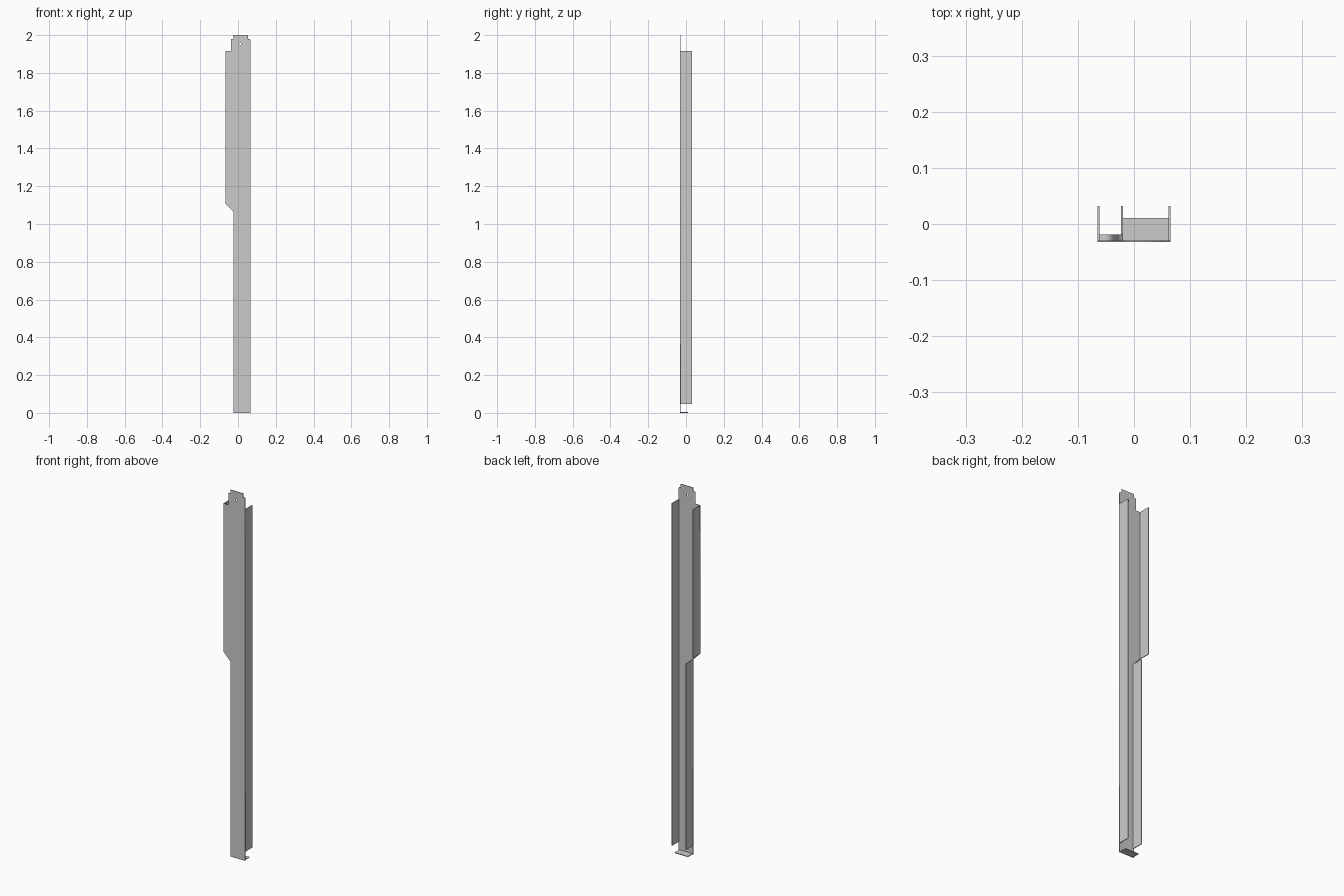
import bpy, bmesh, math
from mathutils import Matrix, Vector

if "Cube" in bpy.data.objects:
    bpy.data.objects.remove(bpy.data.objects["Cube"])

T = 0.0035                      # sheet thickness
L, R, M = -0.065, 0.065, -0.023  # left, right and lower-left edges
FRONT, BACK = -0.0325, 0.0325
INNER = FRONT + T
FLANGE_LOW, FLANGE_TOP = 0.048, 1.915
DIAG_TOP, DIAG_LOW = 1.107, 1.063


def box(name, x, y, z):
    bm = bmesh.new()
    bmesh.ops.create_cube(bm, size=1)
    size = Vector((x[1] - x[0], y[1] - y[0], z[1] - z[0]))
    mid = Vector((x[0] + x[1], y[0] + y[1], z[0] + z[1])) / 2
    bm.transform(Matrix.Translation(mid) @ Matrix.Diagonal(size).to_4x4())
    me = bpy.data.meshes.new(name)
    bm.to_mesh(me)
    bm.free()
    ob = bpy.data.objects.new(name, me)
    bpy.context.collection.objects.link(ob)
    return ob


def sheet(name, loops, y0, y1):
    """Filled x-z outline (later loops are holes) spanning y0 to y1."""
    cu = bpy.data.curves.new(name, 'CURVE')
    cu.dimensions = '2D'
    cu.fill_mode = 'BOTH'
    cu.extrude = (y1 - y0) / 2
    for pts in loops:
        sp = cu.splines.new('POLY')
        sp.points.add(len(pts) - 1)
        for p, (x, z) in zip(sp.points, pts):
            p.co = (x, z, 0, 1)
        sp.use_cyclic_u = True
    ob = bpy.data.objects.new(name, cu)
    bpy.context.collection.objects.link(ob)
    ob.rotation_euler.x = math.pi / 2
    ob.location.y = (y0 + y1) / 2
    bpy.ops.object.select_all(action='DESELECT')
    ob.select_set(True)
    bpy.context.view_layer.objects.active = ob
    bpy.ops.object.convert(target='MESH')
    return bpy.context.object


# Front plate with stepped top tab and a round hole
outline = [(M, 0), (R, 0), (R, 1.975), (0.062, 1.98), (0.052, 1.98), (0.052, 2.0),
           (M, 2.0), (M, 1.98), (-0.036, 1.98), (-0.036, FLANGE_TOP),
           (L, FLANGE_TOP), (L, DIAG_TOP), (M, DIAG_LOW)]
hole = [(0.012 + 0.006 * math.cos(a), 1.952 + 0.006 * math.sin(a))
        for a in (i * math.tau / 20 for i in range(20))]
sheet("front_plate", [outline, hole], FRONT, INNER)

# Side flanges running back from the plate
for name, x, z0, z1 in (("right_flange", R - T, FLANGE_LOW, FLANGE_TOP),
                        ("lower_left_flange", M, FLANGE_LOW, DIAG_LOW),
                        ("upper_left_flange", L, DIAG_TOP, FLANGE_TOP)):
    box(name, (x, x + T), (INNER, BACK), (z0, z1))

# Short flange along the diagonal step
d = T * 1.4
sheet("diagonal_flange", [[(L + 0.002, DIAG_TOP - 0.002), (M, DIAG_LOW),
                           (M + T, DIAG_LOW + d - T), (L + 0.002, DIAG_TOP - 0.002 + d)]],
      INNER, -0.019)

# Foot folded back at the bottom
box("foot", (M + T, R - T), (INNER, 0.011), (0, T))
